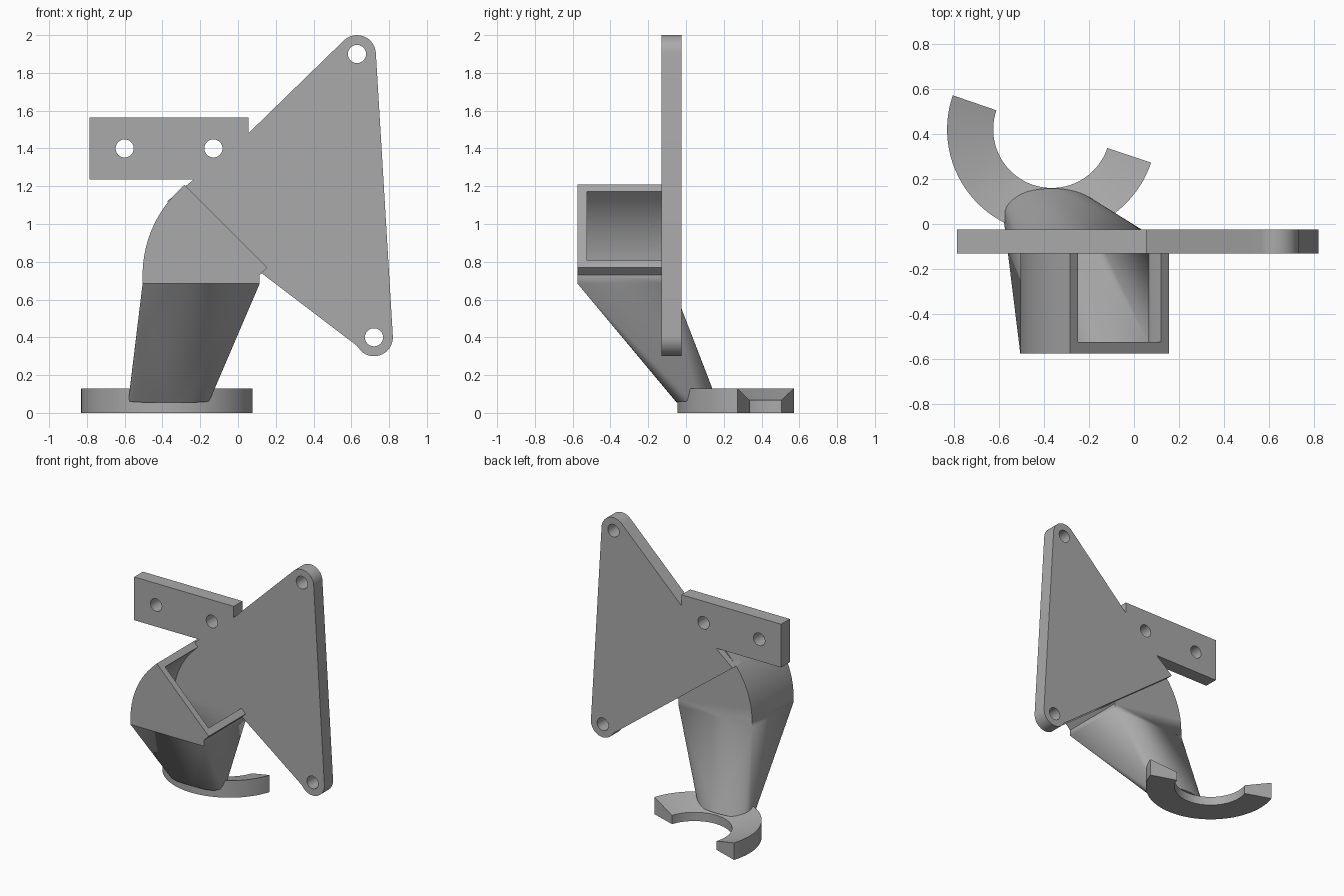
import bpy, bmesh
from math import cos, sin, pi, radians
from mathutils import Vector

cube = bpy.data.objects.get("Cube")
if cube:
    bpy.data.objects.remove(cube, do_unlink=True)

grey = bpy.data.materials.new("mid_grey")
grey.use_nodes = True
colour = (0.4, 0.4, 0.4, 1)
grey.diffuse_color = colour
grey.node_tree.nodes["Principled BSDF"].inputs["Base Color"].default_value = colour


def arc(cx, cy, r, a0, a1, n=16):
    angles = [radians(a0 + (a1 - a0) * i / n) for i in range(n + 1)]
    return [(cx + r * cos(a), cy + r * sin(a)) for a in angles]


def activate(obj):
    bpy.ops.object.select_all(action='DESELECT')
    obj.select_set(True)
    bpy.context.view_layer.objects.active = obj


def finish(obj):
    activate(obj)
    bpy.ops.object.shade_smooth_by_angle(angle=radians(25))


def add_mesh(name, bm):
    bmesh.ops.recalc_face_normals(bm, faces=bm.faces)
    mesh = bpy.data.meshes.new(name)
    bm.to_mesh(mesh)
    bm.free()
    mesh.materials.append(grey)
    obj = bpy.data.objects.new(name, mesh)
    bpy.context.collection.objects.link(obj)
    return obj


# Mounting plate: triangle with rounded tips and a side bar, drilled four times
TOP, LOW = (0.63, 1.9), (0.72, 0.4)
outline = (arc(*TOP, 0.1, 3, 135) +
           [(0.055, 1.48), (0.055, 1.565), (-0.785, 1.565), (-0.785, 1.235),
            (-0.235, 1.235), (-0.375, 1.12), (0.63, 0.355)] +
           arc(*LOW, 0.1, 228, 363))
holes = [arc(x, z, 0.048, 0, 345, 23)
         for x, z in (TOP, LOW, (-0.6, 1.4), (-0.13, 1.4))]
curve = bpy.data.curves.new("mounting_plate", 'CURVE')
curve.dimensions = '2D'
curve.fill_mode = 'BOTH'
curve.extrude = 0.0525
for loop in [outline] + holes:
    spline = curve.splines.new('POLY')
    spline.points.add(len(loop) - 1)
    for p, (x, z) in zip(spline.points, loop):
        p.co = (x, z, 0, 1)
    spline.use_cyclic_u = True
curve.materials.append(grey)
plate = bpy.data.objects.new("mounting_plate", curve)
bpy.context.collection.objects.link(plate)
plate.rotation_euler.x = pi / 2
plate.location.y = -0.0775
activate(plate)
bpy.ops.object.convert(target='MESH')
finish(plate)

# Duct: a bent box on top of a tapering hull that ends in a rounded outlet
PX, PZ, SEAM, WIDTH = 0.115, 0.73, 0.685, 0.62


def outlet(scale, lift):
    points = []
    for i in range(64):
        a = 2 * pi * i / 64
        c, s = cos(a), sin(a)
        power = 1.0 if s > 0 else 0.6
        u = abs(c) ** power * (1 if c > 0 else -1) * scale
        v = abs(s) ** power * (1 if s > 0 else -1) * scale
        points.append(Vector((-0.365 + 0.215 * u, 0.054 + 0.104 * v,
                              0.068 + 0.013 * v + lift)))
    return points


def duct_solid(name, wall, y0, y1, reach, scale, lift):
    bm = bmesh.new()
    left, right = PX - WIDTH + wall, PX - wall
    # Tapering lower half
    rect = [Vector((x, y, SEAM)) for x in (left, right) for y in (y0, y1)]
    verts = [bm.verts.new(p) for p in rect + outlet(scale, lift)]
    hull = bmesh.ops.convex_hull(bm, input=verts)
    spare = [v for v in hull["geom_interior"] + hull["geom_unused"]
             if isinstance(v, bmesh.types.BMVert)]
    bmesh.ops.delete(bm, geom=list(set(spare)), context='VERTS')
    # Bent upper half
    d = reach * cos(pi / 4)
    outer = arc(PX, PZ, WIDTH - wall, 180, 135)
    inner = arc(PX, PZ, wall, 135, 180, 8) if wall else [(PX, PZ)]
    profile = ([(left, SEAM)] + outer + [(outer[-1][0] + d, outer[-1][1] + d),
               (inner[0][0] + d, inner[0][1] + d)] + inner + [(right, SEAM)])
    face = bm.faces.new([bm.verts.new((x, y0, z)) for x, z in profile])
    extruded = bmesh.ops.extrude_face_region(bm, geom=[face], use_keep_orig=True)
    bmesh.ops.translate(bm, vec=(0, y1 - y0, 0), verts=[
        v for v in extruded["geom"] if isinstance(v, bmesh.types.BMVert)])
    # Open the seam and weld the halves
    seam = [f for f in bm.faces if all(abs(v.co.z - SEAM) < 1e-4 for v in f.verts)]
    bmesh.ops.delete(bm, geom=seam, context='FACES')
    loose = [e for e in bm.edges if not e.link_faces]
    bmesh.ops.delete(bm, geom=loose, context='EDGES')
    bmesh.ops.remove_doubles(bm, verts=bm.verts, dist=1e-4)
    return add_mesh(name, bm)


duct = duct_solid("air_duct", 0, -0.575, -0.075, 0.057, 1.0, 0)
cutter = duct_solid("duct_cutter", 0.05, -0.525, -0.128, 0.15, 0.75, 0.03)
cutter.hide_render = True
hollow = duct.modifiers.new("hollow", 'BOOLEAN')
hollow.operation = 'DIFFERENCE'
hollow.solver = 'EXACT'
hollow.object = cutter
activate(duct)
bpy.ops.object.modifier_apply(modifier="hollow")
bpy.data.objects.remove(cutter, do_unlink=True)
finish(duct)

# Half ring nozzle with a top that slopes towards the centre
bm = bmesh.new()
section = [(0.26, 0), (0.465, 0), (0.465, 0.13), (0.26, 0.067)]
steps = 48
rows = []
for i in range(steps + 1):
    a = radians(161 + 180.5 * i / steps)
    rows.append([bm.verts.new((-0.365 + r * cos(a), 0.42 + r * sin(a), z))
                 for r, z in section])
for a, b in zip(rows, rows[1:]):
    for k in range(4):
        n = (k + 1) % 4
        bm.faces.new((a[k], a[n], b[n], b[k]))
bm.faces.new(rows[0])
bm.faces.new(rows[-1])
finish(add_mesh("ring_nozzle", bm))
